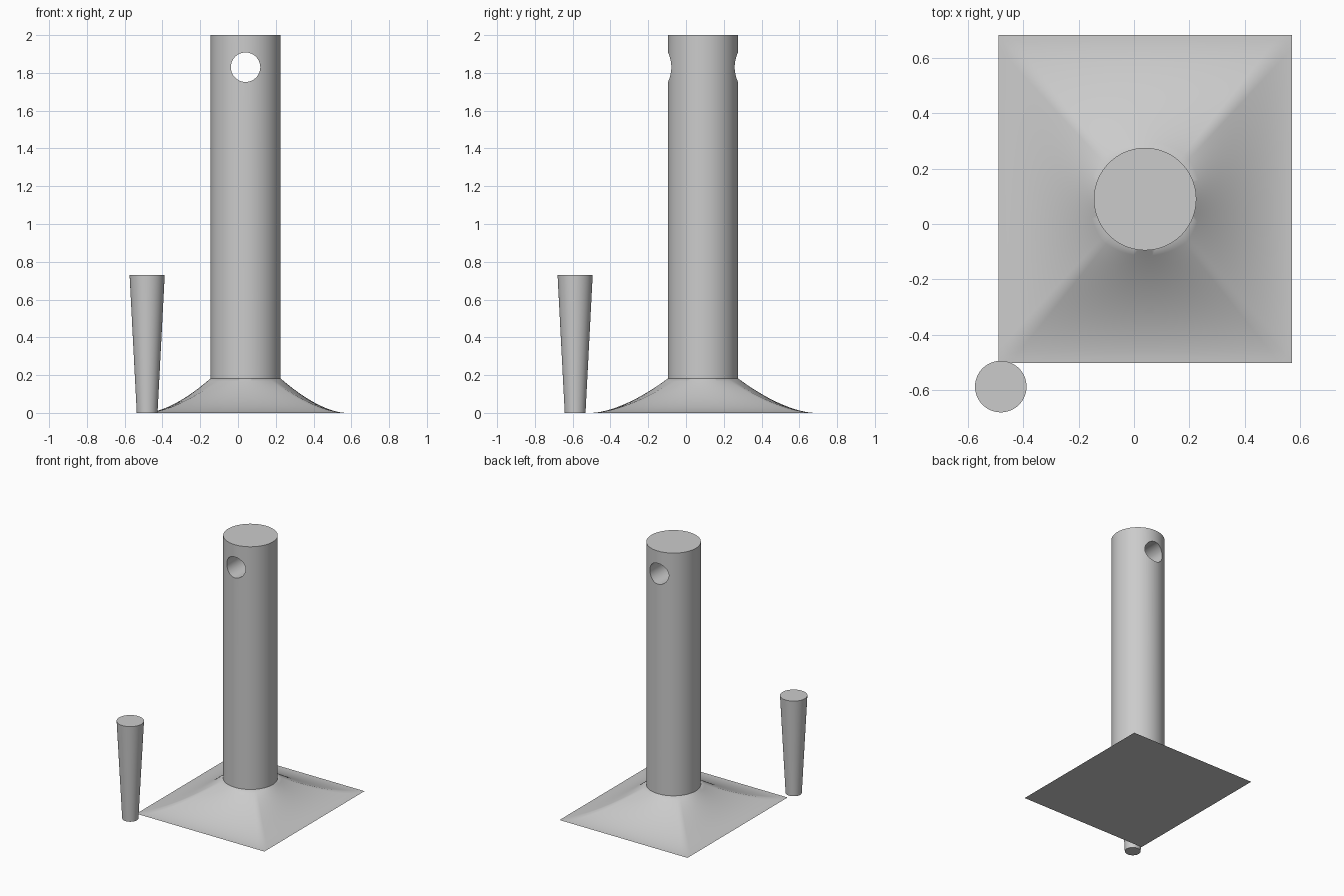
import bpy
import bmesh
from math import cos, sin, pi, radians

cube = bpy.data.objects.get("Cube")
if cube:
    bpy.data.objects.remove(cube, do_unlink=True)

CX, CY = 0.04, 0.09            # axis of the post and base
HALF_X, HALF_Y = 0.53, 0.592   # half size of the base plate
RADIUS, BASE_H, TOP = 0.185, 0.183, 2.0

grey = bpy.data.materials.new("plain grey")
grey.use_nodes = True
grey.diffuse_color = (0.6, 0.6, 0.6, 1)
grey.node_tree.nodes["Principled BSDF"].inputs["Base Color"].default_value = (0.6, 0.6, 0.6, 1)


def finish(obj, name):
    """Name, colour and smooth one part."""
    obj.name = obj.data.name = name
    obj.data.materials.clear()
    obj.data.materials.append(grey)
    bpy.ops.object.select_all(action='DESELECT')
    obj.select_set(True)
    bpy.context.view_layer.objects.active = obj
    bpy.ops.object.shade_smooth_by_angle(angle=radians(35))


def cone(x, y, z0, z1, r0, r1, sides=96):
    bpy.ops.mesh.primitive_cone_add(vertices=sides, radius1=r0, radius2=r1,
                                    depth=z1 - z0, location=(x, y, (z0 + z1) / 2))
    return bpy.context.object


# Post with a round hole bored through from front to back
post = cone(CX, CY, BASE_H, TOP, RADIUS, RADIUS)
bpy.ops.mesh.primitive_cylinder_add(vertices=64, radius=0.078, depth=1,
                                    location=(CX, CY, 1.83), rotation=(pi / 2, 0, 0))
cutter = bpy.context.object
cutter.hide_render = True
bore = post.modifiers.new("bore", 'BOOLEAN')
bore.object = cutter
bore.solver = 'EXACT'
bpy.context.view_layer.objects.active = post
bpy.ops.object.modifier_apply(modifier=bore.name)
bpy.data.objects.remove(cutter, do_unlink=True)
finish(post, "post")

# Loose tapered peg beside the base
finish(cone(-0.481, -0.587, 0, 0.73, 0.055, 0.093), "tapered_peg")

# Flared base: a rectangle lofted into the round foot of the post
SIDE, RINGS = 24, 20
corners = [(1, -1), (1, 1), (-1, 1), (-1, -1)]
bm = bmesh.new()
rings = []
for k in range(RINGS + 1):
    s = k / RINGS
    ring = []
    for c in range(4):
        (ax, ay), (bx, by) = corners[c], corners[(c + 1) % 4]
        for i in range(SIDE):
            t = i / SIDE
            angle = -pi / 4 + (c + t) * pi / 2
            x = HALF_X * (ax + (bx - ax) * t) * (1 - s) + RADIUS * cos(angle) * s
            y = HALF_Y * (ay + (by - ay) * t) * (1 - s) + RADIUS * sin(angle) * s
            ring.append(bm.verts.new((CX + x, CY + y, BASE_H * s ** 1.65)))
    rings.append(ring)
for low, high in zip(rings, rings[1:]):
    for i in range(len(low)):
        j = (i + 1) % len(low)
        bm.faces.new((low[i], low[j], high[j], high[i]))
bm.faces.new(rings[0][::-1])
bm.faces.new(rings[-1])
mesh = bpy.data.meshes.new("flared_base")
bm.to_mesh(mesh)
bm.free()
base = bpy.data.objects.new("flared_base", mesh)
bpy.context.collection.objects.link(base)
finish(base, "flared_base")
